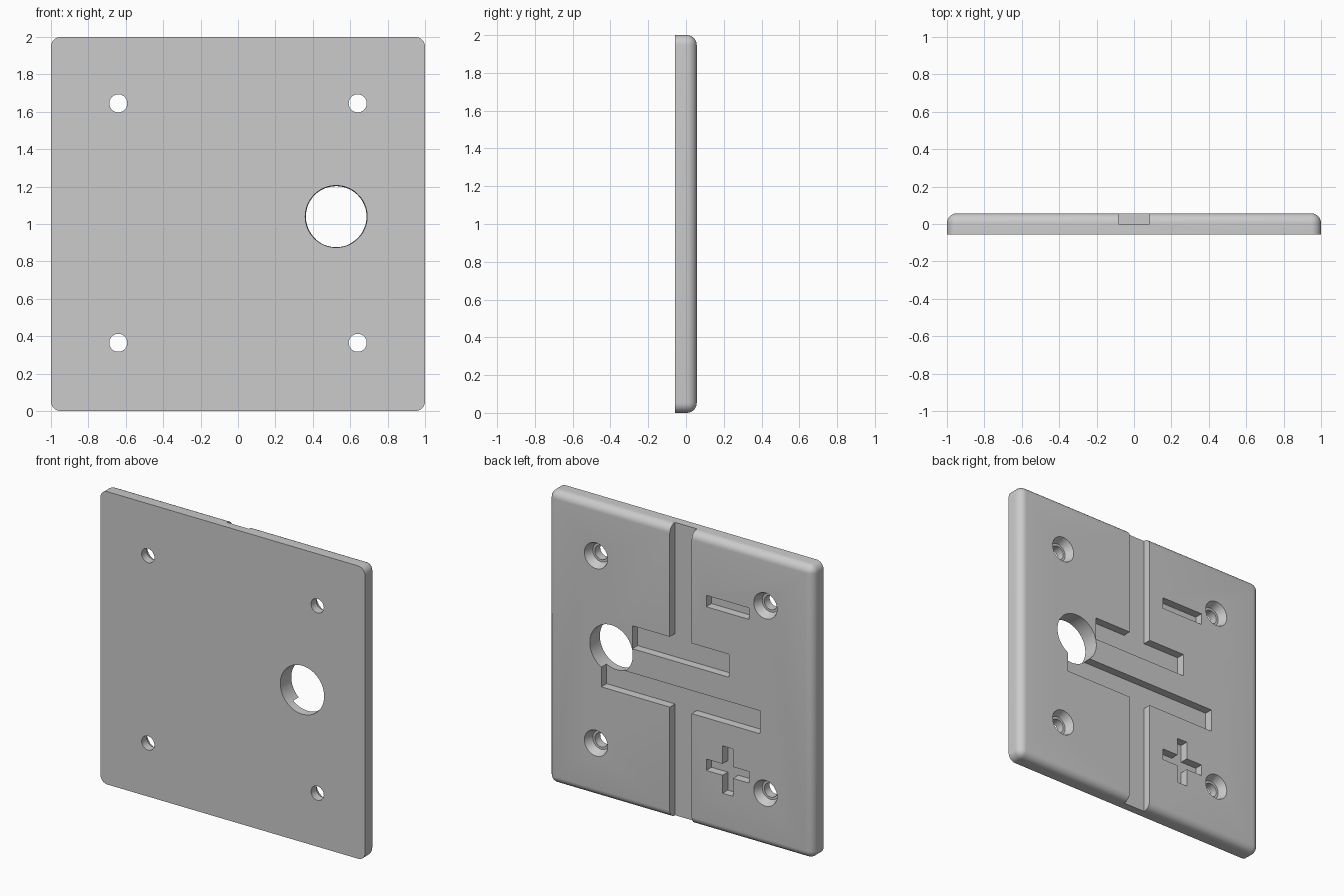
import bpy, bmesh, math
from mathutils import Matrix

HALF = 0.057      # half thickness
FLOOR = 0.0       # depth reached by the engraved channels

if "Cube" in bpy.data.objects:
    bpy.data.objects.remove(bpy.data.objects["Cube"], do_unlink=True)

grey = bpy.data.materials.new("plain grey")
grey.use_nodes = True
colour = (0.6, 0.6, 0.6, 1)
grey.diffuse_color = colour
grey.node_tree.nodes["Principled BSDF"].inputs["Base Color"].default_value = colour


def make_object(name, bm):
    bmesh.ops.recalc_face_normals(bm, faces=bm.faces)
    mesh = bpy.data.meshes.new(name)
    bm.to_mesh(mesh)
    bm.free()
    mesh.materials.append(grey)
    obj = bpy.data.objects.new(name, mesh)
    bpy.context.collection.objects.link(obj)
    return obj


def channel(name, outline):
    """Prism cutter from an (x, z) outline, open towards the back."""
    bm = bmesh.new()
    face = bm.faces.new([bm.verts.new((x, FLOOR, z)) for x, z in outline])
    new = bmesh.ops.extrude_face_region(bm, geom=[face])["geom"]
    bmesh.ops.translate(bm, vec=(0, 0.2, 0),
                        verts=[v for v in new if isinstance(v, bmesh.types.BMVert)])
    return make_object(name, bm)


def bore(name, x, z, profile, sides=48):
    """Round cutter turned from a (radius, y) profile."""
    bm = bmesh.new()
    rings = []
    for r, y in profile:
        rings.append([bm.verts.new((x + r * math.cos(a), y, z + r * math.sin(a)))
                      for a in (2 * math.pi * i / sides for i in range(sides))])
    for low, high in zip(rings, rings[1:]):
        for i in range(sides):
            j = (i + 1) % sides
            bm.faces.new((low[i], low[j], high[j], high[i]))
    bm.faces.new(rings[0])
    bm.faces.new(rings[-1])
    return make_object(name, bm)


# Plate: round corners and a rounded back rim, sharp front edge
bm = bmesh.new()
bmesh.ops.create_cube(bm, size=2, matrix=Matrix.Translation((0, 0, 1))
                      @ Matrix.Diagonal((1, HALF, 1, 1)))
rounded = [e for e in bm.edges
           if abs(e.verts[0].co.y - e.verts[1].co.y) > 0.01
           or all(v.co.y > 0 for v in e.verts)]
bmesh.ops.bevel(bm, geom=rounded, offset=0.053, offset_type='OFFSET',
                segments=8, profile=0.5, affect='EDGES')
plate = make_object("plate", bm)

cutters = []

# Two mirrored T-shaped channels: a bar with a stem running to the edge
for name, side, reach in (("upper", 1, 0.365), ("lower", -1, 0.60)):
    half_outline = [(reach, 0.083), (reach, 0.24), (0.083, 0.24), (0.083, 1.2)]
    outline = half_outline + [(-x, z) for x, z in reversed(half_outline)]
    cutters.append(channel(name + "_channel", [(x, 1 + side * z) for x, z in outline]))

# Engraved minus and plus marks
L, T, MX = 0.162, 0.039, -0.355
cutters.append(channel("minus_mark", [(MX + x, 1.558 + z) for x, z in
                                      ((-L, -T), (L, -T), (L, T), (-L, T))]))
arm = [(L, -T), (L, T), (T, T)]
plus, turned = [], arm
for quarter in range(4):
    plus += turned
    turned = [(-z, x) for x, z in turned]
cutters.append(channel("plus_mark", [(MX + x, 0.44 + z) for x, z in plus]))

# Large through hole, slightly tapered
cutters.append(bore("large_hole", 0.525, 1.04, [(0.167, -0.1), (0.161, 0.1)], 64))

# Countersunk screw holes in the four corners
for sx in (-1, 1):
    for sz in (-1, 1):
        cutters.append(bore("screw_hole", sx * 0.64, 1.005 + sz * 0.64,
                            [(0.048, -0.1), (0.048, 0.0), (0.064, 0.0),
                             (0.088, HALF), (0.088, 0.1)]))

# Cut everything out of the plate
bpy.context.view_layer.objects.active = plate
for cutter in cutters:
    mod = plate.modifiers.new("cut", 'BOOLEAN')
    mod.operation = 'DIFFERENCE'
    mod.solver = 'EXACT'
    mod.object = cutter
    bpy.ops.object.modifier_apply(modifier=mod.name)
    bpy.data.objects.remove(cutter, do_unlink=True)

bpy.ops.object.select_all(action='DESELECT')
plate.select_set(True)
bpy.ops.object.shade_smooth_by_angle(angle=math.radians(30))
